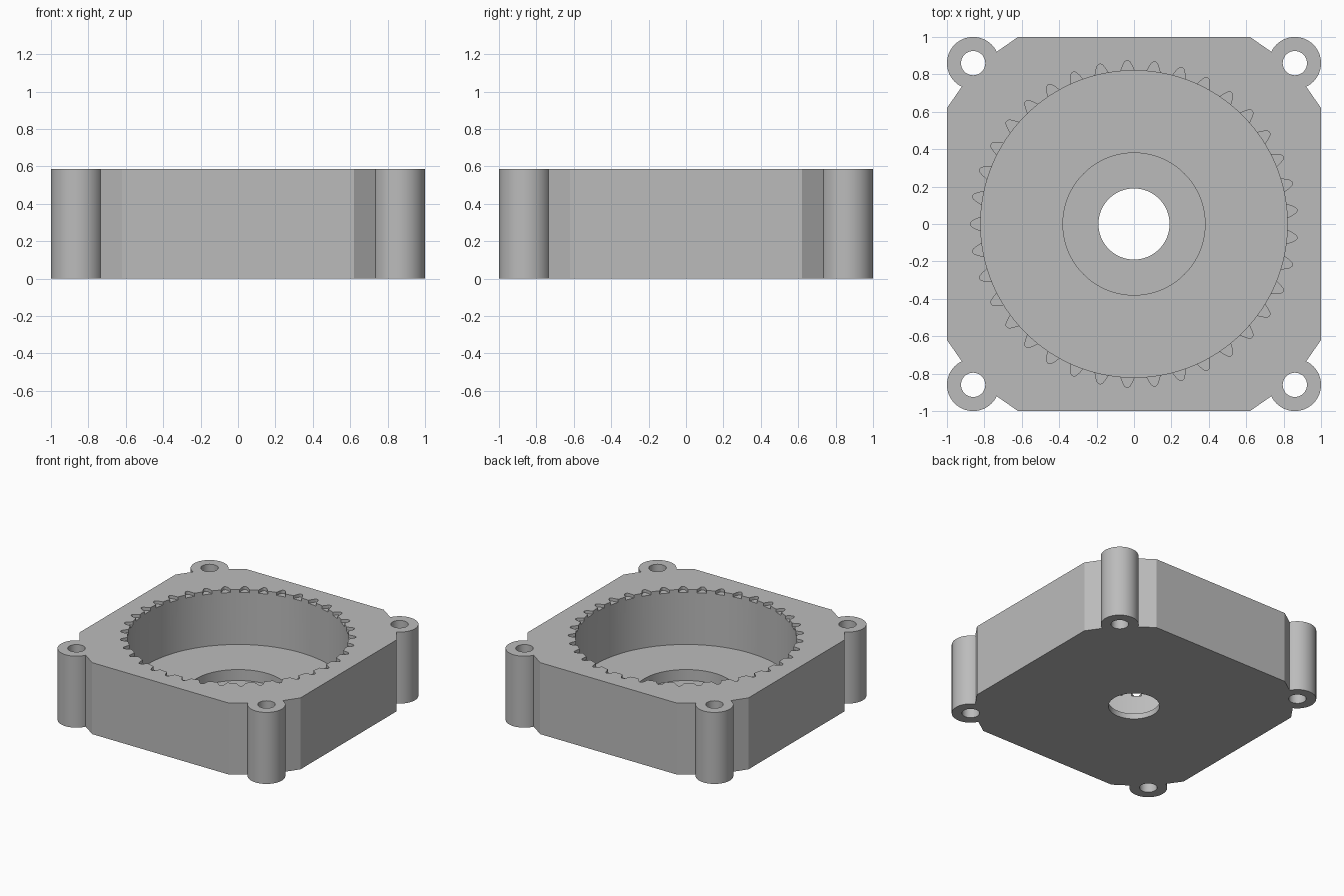
import bpy, bmesh
from math import cos, sin, pi

cube = bpy.data.objects.get("Cube")
if cube:
    bpy.data.objects.remove(cube, do_unlink=True)

H = 0.585          # housing height
FLOOR = 0.135      # floor of the large bore
POST = 0.86        # corner post offset
TEETH = 37

grey = bpy.data.materials.new("plain grey")
grey.use_nodes = True
colour = (0.5, 0.5, 0.5, 1)
grey.diffuse_color = colour
grey.node_tree.nodes["Principled BSDF"].inputs["Base Color"].default_value = colour


def prisms(name, outlines, z0, z1):
    """One object made of upright prisms, one for each outline."""
    bm = bmesh.new()
    for outline in outlines:
        face = bm.faces.new([bm.verts.new((x, y, z0)) for x, y in outline])
        top = bmesh.ops.extrude_face_region(bm, geom=[face])["geom"]
        moved = [v for v in top if isinstance(v, bmesh.types.BMVert)]
        bmesh.ops.translate(bm, verts=moved, vec=(0, 0, z1 - z0))
    bmesh.ops.recalc_face_normals(bm, faces=bm.faces)
    mesh = bpy.data.meshes.new(name)
    bm.to_mesh(mesh)
    bm.free()
    mesh.materials.append(grey)
    obj = bpy.data.objects.new(name, mesh)
    bpy.context.collection.objects.link(obj)
    return obj


def circle(r, n=64, cx=0, cy=0):
    return [(cx + r * cos(2 * pi * i / n), cy + r * sin(2 * pi * i / n)) for i in range(n)]


def combine(target, tool, operation):
    """Apply a boolean and remove the tool."""
    tool.hide_render = True
    mod = target.modifiers.new(tool.name, 'BOOLEAN')
    mod.operation, mod.solver, mod.object = operation, 'EXACT', tool
    bpy.context.view_layer.objects.active = target
    bpy.ops.object.modifier_apply(modifier=mod.name)
    bpy.data.objects.remove(tool, do_unlink=True)


# Square body with clipped corners
corner = [(1, 0.62), (0.92, 0.735), (0.735, 0.92), (0.62, 1)]
outline = []
for c, s in ((1, 0), (0, 1), (-1, 0), (0, -1)):
    outline += [(x * c - y * s, x * s + y * c) for x, y in corner]
housing = prisms("gear_housing", [outline], 0, H)

# Corner posts and their screw holes
centres = [(x, y) for x in (-POST, POST) for y in (-POST, POST)]
combine(housing, prisms("posts", [circle(0.14, 64, *c) for c in centres], 0, H), 'UNION')
combine(housing, prisms("screw_holes", [circle(0.065, 40, *c) for c in centres], -1, 1), 'DIFFERENCE')

# Stepped bore: large pit, shallow seat, through hole
for name, radius, bottom in (("pit", 0.82, FLOOR), ("seat", 0.38, 0.045), ("shaft_hole", 0.19, -1)):
    combine(housing, prisms(name, [circle(radius, 128)], bottom, 1), 'DIFFERENCE')

# Shallow tooth notches around the rim
tooth = [(0.79, -0.042), (0.82, -0.036), (0.85, -0.024), (0.868, -0.014), (0.874, -0.005)]
tooth += [(r, -w) for r, w in reversed(tooth)]
notches = []
for i in range(TEETH):
    a = pi + 2 * pi * i / TEETH
    notches.append([(r * cos(a) - w * sin(a), r * sin(a) + w * cos(a)) for r, w in tooth])
combine(housing, prisms("notches", notches, H - 0.025, 1), 'DIFFERENCE')

# Smooth round walls, crisp edges
bpy.ops.object.select_all(action='DESELECT')
housing.select_set(True)
bpy.context.view_layer.objects.active = housing
bpy.ops.object.shade_smooth_by_angle(angle=pi / 7)
